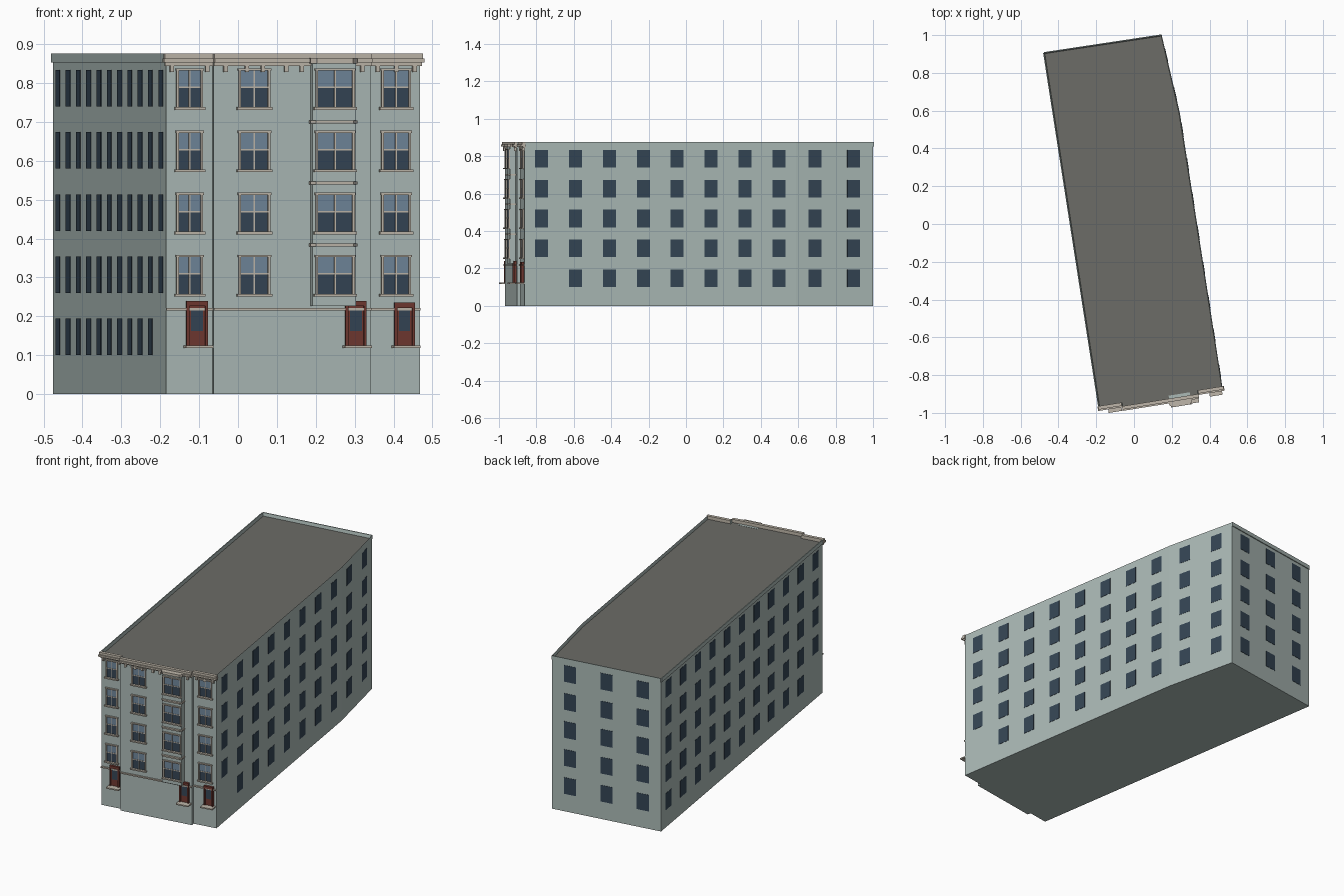
import bpy, bmesh
from mathutils import Vector

if "Cube" in bpy.data.objects:
    bpy.data.objects.remove(bpy.data.objects["Cube"])


def material(name, rgb):
    m = bpy.data.materials.new(name)
    m.diffuse_color = (*rgb, 1)
    m.use_nodes = True
    m.node_tree.nodes["Principled BSDF"].inputs["Base Color"].default_value = m.diffuse_color
    return m


WALL = material("painted_wall", (0.41, 0.49, 0.47))
ROOF = material("roofing", (0.15, 0.15, 0.135))
TRIM = material("stone_trim", (0.52, 0.47, 0.40))
DARK = material("dark_glass", (0.035, 0.06, 0.09))
SKY = material("light_glass", (0.16, 0.24, 0.33))
RED = material("red_door", (0.16, 0.04, 0.03))


class Wall:
    """Local frame of a wall: u along it, w outward from it, z up."""
    def __init__(self, p, q):
        self.p = Vector(p)
        v = Vector(q) - self.p
        self.length = v.length
        self.d = v.normalized()
        self.n = Vector((self.d.y, -self.d.x))

    def at(self, u, w):
        return self.p + self.d * u + self.n * w

    def u(self, x, w=0):
        return (x - self.p.x - w * self.n.x) / self.d.x


def prism(bm, pts, z0, z1):
    lo = [bm.verts.new((p.x, p.y, z0)) for p in pts]
    hi = [bm.verts.new((p.x, p.y, z1)) for p in pts]
    bm.faces.new(lo[::-1])
    top = bm.faces.new(hi)
    for i in range(len(pts)):
        j = (i + 1) % len(pts)
        bm.faces.new((lo[i], lo[j], hi[j], hi[i]))
    return top


def finish(name, bm, *mats):
    bmesh.ops.recalc_face_normals(bm, faces=bm.faces)
    me = bpy.data.meshes.new(name)
    bm.to_mesh(me)
    bm.free()
    for m in mats:
        me.materials.append(m)
    ob = bpy.data.objects.new(name, me)
    bpy.context.collection.objects.link(ob)


def boxes(name, mat, items):
    """items: (wall, u0, u1, w0, w1, z0, z1)"""
    bm = bmesh.new()
    for f, u0, u1, w0, w1, z0, z1 in items:
        prism(bm, [f.at(u0, w0), f.at(u0, w1), f.at(u1, w1), f.at(u1, w0)], z0, z1)
    finish(name, bm, mat)


# footprint corners and walls
FL, FR, KINK, BR, BL = (-0.185, -0.968), (0.468, -0.863), (0.243, 0.587), (0.147, 0.999), (-0.476, 0.905)
front, left, back = Wall(FL, FR), Wall(BL, FL), Wall(BR, BL)
right_a, right_b = Wall(FR, KINK), Wall(KINK, BR)
MID = 0.02                      # centre of the front steps forward
BAY = 0.05                      # bay front plane
ua, ub = front.u(-0.063, MID), front.u(0.342, MID)
L = front.length

# building body with a sunken roof behind a thin parapet
bm = bmesh.new()
outline = [front.at(0, 0), front.at(ua, 0), front.at(ua, MID), front.at(ub, MID), front.at(ub, 0),
           Vector(FR), Vector(KINK), Vector(BR), Vector(BL)]
top = prism(bm, outline, 0, 0.875)
bmesh.ops.recalc_face_normals(bm, faces=bm.faces)
bmesh.ops.inset_region(bm, faces=[top], thickness=0.005)
for v in top.verts:
    v.co.z -= 0.018
top.material_index = 1
finish("building_body", bm, WALL, ROOF)

# parapet band on left and back walls
boxes("parapet_band", WALL, [(f, 0, f.length, 0, 0.005, 0.853, 0.8755) for f in (left, back)])

# plain windows on the side and back walls
ROWS = [0.147 + 0.16 * i for i in range(5)]
plain = []
for f, count, skip in ((left, 11, 10), (right_a, 8, 0), (right_b, 2, None), (back, 3, None)):
    for r, z in enumerate(ROWS):
        for i in range(count):
            if r == 0 and i == skip:
                continue
            c = (i + 0.5) / count * f.length
            plain.append((f, c - 0.035, c + 0.035, -0.002, 0.0015, z - 0.047, z + 0.047))
boxes("side_windows", DARK, plain)

# bay projecting from the front
b0, b1 = front.u(0.191, BAY), front.u(0.303, BAY)
boxes("bay", WALL, [(front, b0, b1, 0, BAY, 0.227, 0.858)])


def chamfered(bm, out, z0, z1, grow):
    pts = [(b0 - grow, MID), (b0 - grow, BAY), (b0 - grow + out, BAY + out),
           (b1 + grow - out, BAY + out), (b1 + grow, BAY), (b1 + grow, MID)]
    prism(bm, [front.at(*p) for p in pts], z0, z1)


bm = bmesh.new()
for z in (0.383, 0.543, 0.70):
    chamfered(bm, 0.012, z - 0.004, z + 0.004, 0.004)
chamfered(bm, 0.014, 0.85, 0.864, 0.004)
finish("bay_bands", bm, TRIM)

# front windows: frame, sill, sash bars and two-tone panes
frames, sills, upper, lower = [], [], [], []
for x0, x1, w in ((-0.157, -0.093, 0), (0.003, 0.08, MID), (0.201, 0.297, BAY), (0.37, 0.442, 0)):
    u0, u1 = front.u(x0, w), front.u(x1, w)
    um = (u0 + u1) / 2
    for i in range(4):
        z0 = 0.256 + 0.16 * i
        z1, zm = z0 + 0.1, z0 + 0.053
        lower.append((front, u0, u1, w - 0.002, w + 0.001, z0, zm))
        upper.append((front, u0, u1, w - 0.002, w + 0.002, zm, z1))
        frames += [(front, u0 - 0.002, u0 + 0.004, w, w + 0.008, z0, z1),
                   (front, u1 - 0.004, u1 + 0.002, w, w + 0.008, z0, z1),
                   (front, u0 - 0.004, u1 + 0.004, w, w + 0.01, z1 - 0.004, z1 + 0.002),
                   (front, um - 0.002, um + 0.002, w, w + 0.004, z0, z1),
                   (front, u0, u1, w, w + 0.004, zm - 0.002, zm + 0.002)]
        sills.append((front, u0 - 0.007, u1 + 0.007, w, w + 0.014, z0 - 0.005, z0 + 0.002))
boxes("front_window_lower_panes", DARK, lower)
boxes("front_window_upper_panes", SKY, upper)
boxes("front_window_frames", TRIM, frames)
boxes("front_window_sills", TRIM, sills)

# doors with glass lights and steps
doors, lights, steps = [], [], []
for x0, x1, w, zt in ((-0.134, -0.079, 0, 0.24), (0.275, 0.329, MID, 0.24), (0.401, 0.453, 0, 0.235)):
    u0, u1 = front.u(x0, w), front.u(x1, w)
    doors += [(front, u0, u1, w, w + 0.006, 0.125, zt),
              (front, u0, u0 + 0.007, w, w + 0.013, 0.125, zt),
              (front, u1 - 0.007, u1, w, w + 0.013, 0.125, zt),
              (front, u0, u1, w, w + 0.013, zt - 0.014, zt)]
    lights.append((front, u0 + 0.012, u1 - 0.012, w, w + 0.008, 0.162, 0.22))
    steps.append((front, u0 - 0.006, u1 + 0.01, w, w + 0.04, 0.118, 0.125))
boxes("doors", RED, doors)
boxes("door_lights", DARK, lights)
boxes("door_steps", TRIM, steps)

# string course and layered cornice follow the stepped facade
SECTIONS = ((0, ua, 0, 0.004, 0), (ua, ub, MID, 0, 0), (ub, L, 0, 0, 0.004))


def course(out, z0, z1, ends=1):
    return [(front, a - ea * out / 0.01 * ends, b + eb * out / 0.01 * ends, w - 0.004, w + out, z0, z1)
            for a, b, w, ea, eb in SECTIONS]


boxes("string_course", TRIM, course(0.009, 0.215, 0.222, 0))
boxes("cornice", TRIM, course(0.01, 0.844, 0.853) + course(0.021, 0.853, 0.863))
boxes("cornice_cap", TRIM, course(0.014, 0.863, 0.8755))

# small brackets under the cornice
brackets = []
for x, w in ((-0.171, 0), (-0.08, 0), (-0.033, MID), (0.022, MID), (0.063, MID), (0.123, MID),
             (0.163, MID), (0.319, MID), (0.358, 0), (0.406, 0), (0.453, 0)):
    u = front.u(x, w)
    brackets.append((front, u - 0.005, u + 0.005, w, w + 0.012, 0.828, 0.845))
boxes("cornice_brackets", TRIM, brackets)
